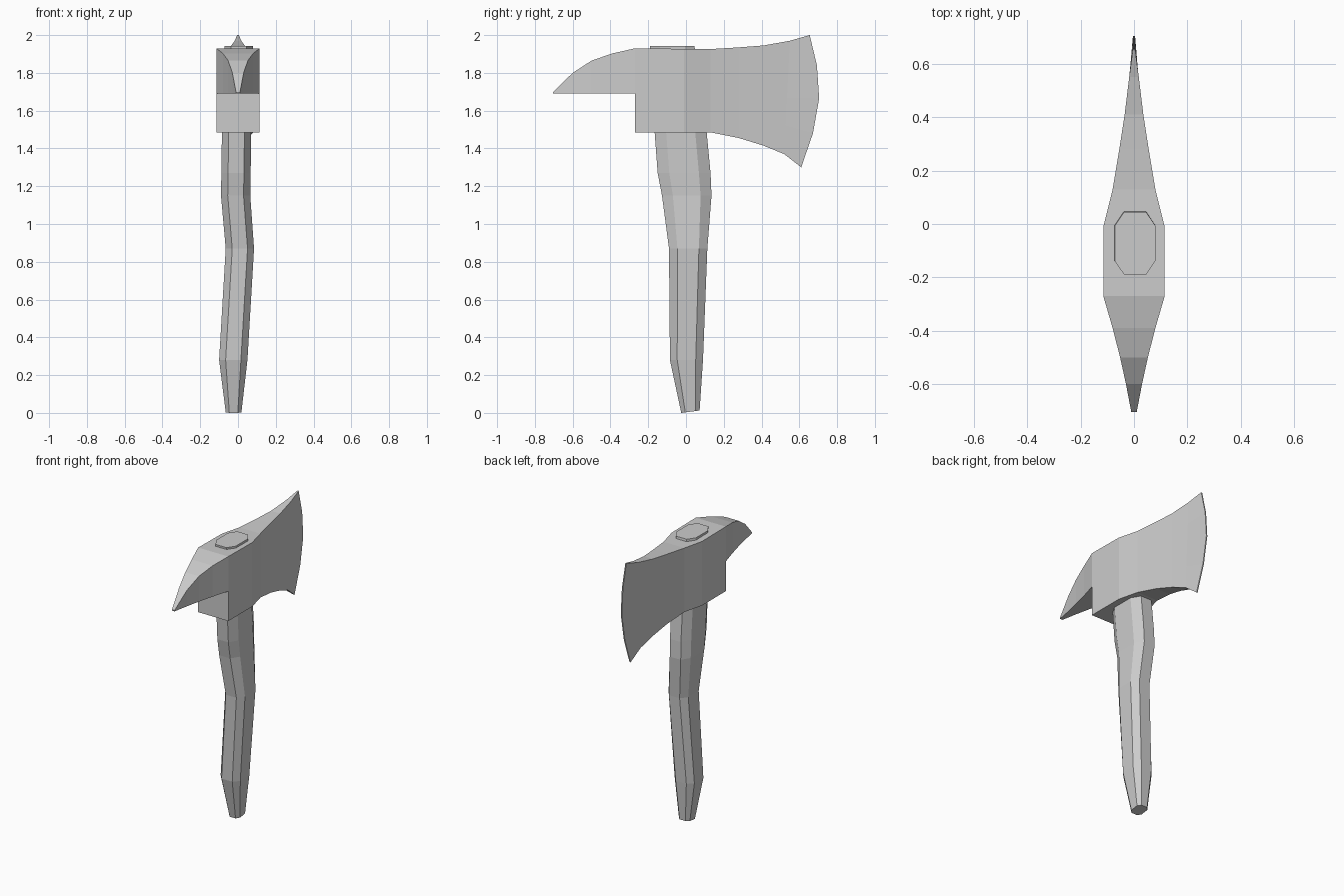
import bpy, bmesh

if "Cube" in bpy.data.objects:
    bpy.data.objects.remove(bpy.data.objects["Cube"])


def loft(name, rings, cap_end=True):
    """Skin a list of equal-length closed rings and cap the ends."""
    bm = bmesh.new()
    loops = [[bm.verts.new(p) for p in ring] for ring in rings]
    n = len(loops[0])
    for a, b in zip(loops, loops[1:]):
        for i in range(n):
            j = (i + 1) % n
            bm.faces.new((a[i], a[j], b[j], b[i]))
    bm.faces.new(loops[0])
    if cap_end:
        bm.faces.new(loops[-1])
    bmesh.ops.recalc_face_normals(bm, faces=bm.faces[:])
    me = bpy.data.meshes.new(name)
    bm.to_mesh(me)
    bm.free()
    ob = bpy.data.objects.new(name, me)
    bpy.context.collection.objects.link(ob)
    return ob


def slab(w, column):
    """Mirrored ring: a (y, z) column up the right side and down the left."""
    return [(w, y, z) for y, z in column] + [(-w, y, z) for y, z in reversed(column)]


# Rear spike: half width, y, top z
spike = [(0.01, -0.705, 1.697), (0.03, -0.60, 1.80), (0.052, -0.50, 1.865),
         (0.08, -0.39, 1.903), (0.115, -0.27, 1.93)]
loft("spike", [slab(w, [(y, 1.69), (y, top)]) for w, y, top in spike], cap_end=False)

# Axe head: half width, bottom (y, z), top (y, z)
stations = [(0.115, (-0.27, 1.485), (-0.27, 1.93)),
            (0.115, (-0.01, 1.485), (-0.01, 1.927)),
            (0.08, (0.13, 1.485), (0.13, 1.926)),
            (0.055, (0.28, 1.455), (0.28, 1.935)),
            (0.035, (0.41, 1.415), (0.41, 1.945)),
            (0.018, (0.52, 1.37), (0.55, 1.97))]
rings = []
for w, b, t in stations:
    rings.append(slab(w, [(b[0] + (t[0] - b[0]) * k / 4, b[1] + (t[1] - b[1]) * k / 4)
                          for k in range(5)]))
# Curved cutting edge
rings.append(slab(0.004, [(0.61, 1.30), (0.672, 1.48), (0.705, 1.665), (0.693, 1.84), (0.655, 2.0)]))
loft("axe_head", rings)


# Handle: chamfered rectangular sections, z, x range, y range
def octagon(z, x0, x1, y0, y1, tilt=0.0):
    cx, cy = (x1 - x0) * 0.23, (y1 - y0) * 0.22
    pts = [(x0 + cx, y0), (x1 - cx, y0), (x1, y0 + cy), (x1, y1 - cy),
           (x1 - cx, y1), (x0 + cx, y1), (x0, y1 - cy), (x0, y0 + cy)]
    return [(x, y, z + tilt * (y - y0)) for x, y in pts]


loft("handle", [octagon(0.0, -0.065, 0.018, -0.025, 0.072, 0.13),
                octagon(0.28, -0.10, 0.05, -0.085, 0.09),
                octagon(0.87, -0.065, 0.085, -0.09, 0.113),
                octagon(1.15, -0.09, 0.065, -0.127, 0.135),
                octagon(1.27, -0.088, 0.067, -0.15, 0.13),
                octagon(1.50, -0.085, 0.07, -0.167, 0.108),
                octagon(1.942, -0.072, 0.08, -0.19, 0.045)])
